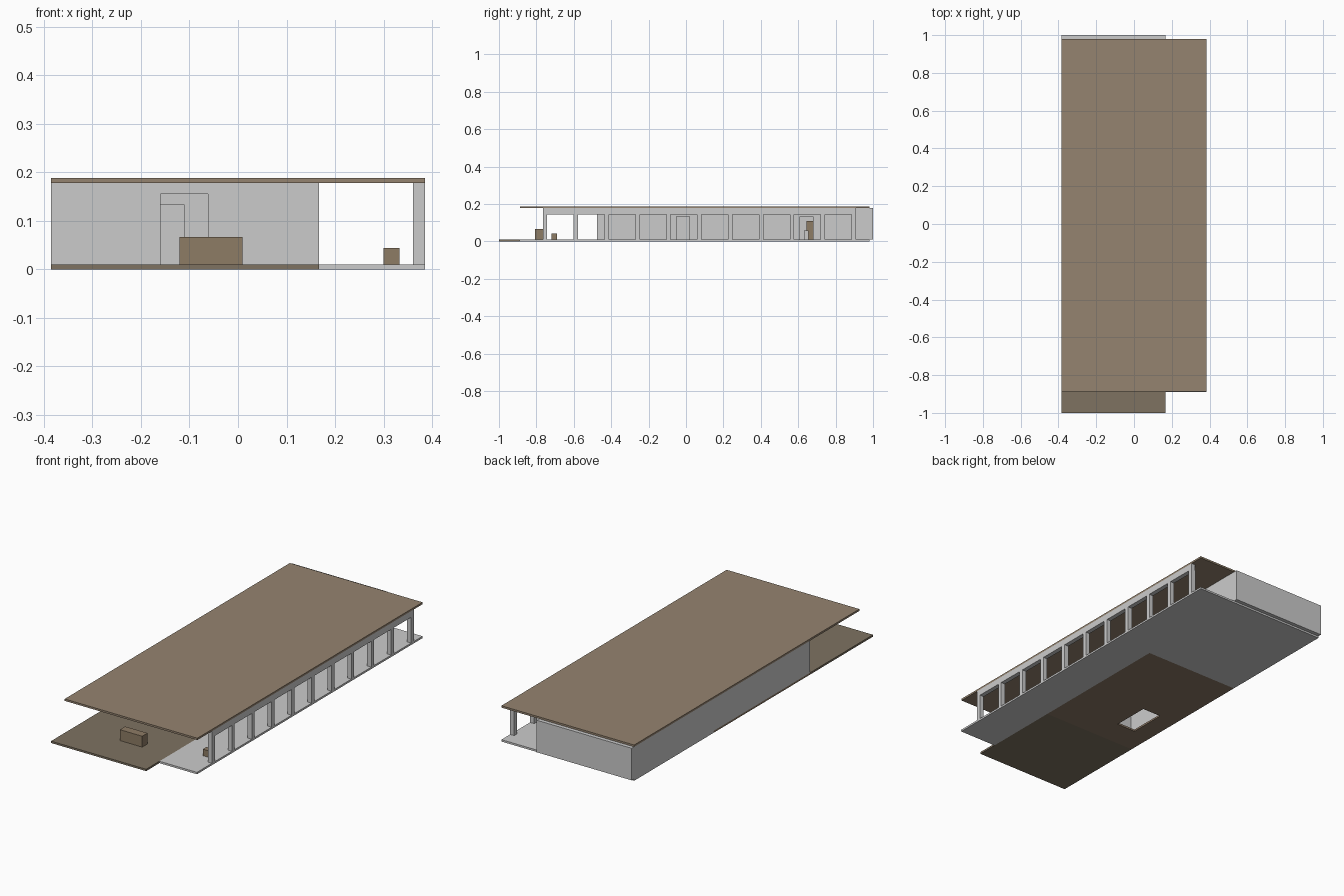
import bpy, bmesh

if "Cube" in bpy.data.objects:
    bpy.data.objects.remove(bpy.data.objects["Cube"])

def material(name, rgb):
    m = bpy.data.materials.new(name)
    m.diffuse_color = (*rgb, 1)
    m.use_nodes = True
    m.node_tree.nodes["Principled BSDF"].inputs["Base Color"].default_value = m.diffuse_color
    return m

roof_wood = material("roof_wood", (0.30, 0.23, 0.16))
terrace_wood = material("terrace_wood", (0.21, 0.17, 0.12))
floor_wood = material("floor_wood", (0.26, 0.19, 0.13))
bench_wood = material("bench_wood", (0.27, 0.20, 0.13))

def box(name, x, y, z, mat=None):
    bm = bmesh.new()
    bmesh.ops.create_cube(bm, size=1)
    for v in bm.verts:
        v.co = [r[0] if c < 0 else r[1] for r, c in zip((x, y, z), v.co)]
    me = bpy.data.meshes.new(name)
    bm.to_mesh(me)
    bm.free()
    ob = bpy.data.objects.new(name, me)
    bpy.context.collection.objects.link(ob)
    if mat:
        me.materials.append(mat)
    return ob

def cut(ob, x, y, z):
    # Hidden cutter subtracted from a panel
    c = box(ob.name + "_opening", x, y, z)
    c.hide_render = True
    c.hide_set(True)
    c.display_type = 'WIRE'
    mod = ob.modifiers.new("opening", 'BOOLEAN')
    mod.operation = 'DIFFERENCE'
    mod.solver = 'EXACT'
    mod.object = c

W, IN = 0.385, 0.167        # half width, outer face of the enclosed rooms
F, H, T = 0.01, 0.178, 0.02  # floor top, ceiling, wall thickness
FRONT, MID = -0.477, 0.32

# Floors
box("front_terrace", (-W, IN), (-1, FRONT), (0, F), terrace_wood)
room = box("room_floor", (-W, IN), (FRONT, MID), (0, F), floor_wood)
cut(room, (-0.28, -0.17), (-0.33, -0.13), (-0.05, 0.05))
box("rear_floor", (-W, IN), (MID, 0.98), (0, F))
box("gallery_floor", (IN, W), (-0.89, 0.98), (0, F))

# Roof
box("roof_slab", (-W, W), (-0.887, 0.98), (H, 0.188), roof_wood)

# Walls
box("left_wall", (-W, -W + T), (FRONT, 1), (F, H))
box("back_wall", (-W + T, IN - T), (1 - T, 1), (F, H))
front = box("front_wall", (-W + T, IN - T), (FRONT, FRONT + T), (F, H))
cut(front, (-0.16, -0.062), (FRONT - 0.05, FRONT + 0.05), (-0.02, 0.155))
middle = box("partition_wall", (-W + T, IN - T), (MID, MID + T), (F, H))
cut(middle, (-0.19, -0.11), (MID - 0.05, MID + 0.05), (-0.02, 0.133))
side = box("gallery_wall", (IN - T, IN), (FRONT, 1), (F, H))
for y in (-0.05, 0.61):
    cut(side, (IN - 0.06, IN + 0.04), (y, y + 0.07), (-0.02, 0.134))

# Colonnade: square posts under a long lintel
box("colonnade_lintel", (0.361, W), (-0.765, 0.908), (0.145, H))
for i in range(11):
    y = -0.754 + i * 0.1651
    h = 0.0115
    box(f"colonnade_post_{i + 1}", (0.361, W), (y - h, y + h), (F, 0.145))

# Furniture
box("terrace_bench", (-0.121, 0.009), (-0.807, -0.763), (F, 0.067), bench_wood)
box("gallery_stool", (0.30, 0.333), (-0.72, -0.69), (F, 0.044), bench_wood)
box("rear_cabinet", (0.0, 0.06), (0.645, 0.72), (F, 0.11), bench_wood)
box("rear_seat", (0.06, 0.10), (0.63, 0.656), (F, 0.06))
